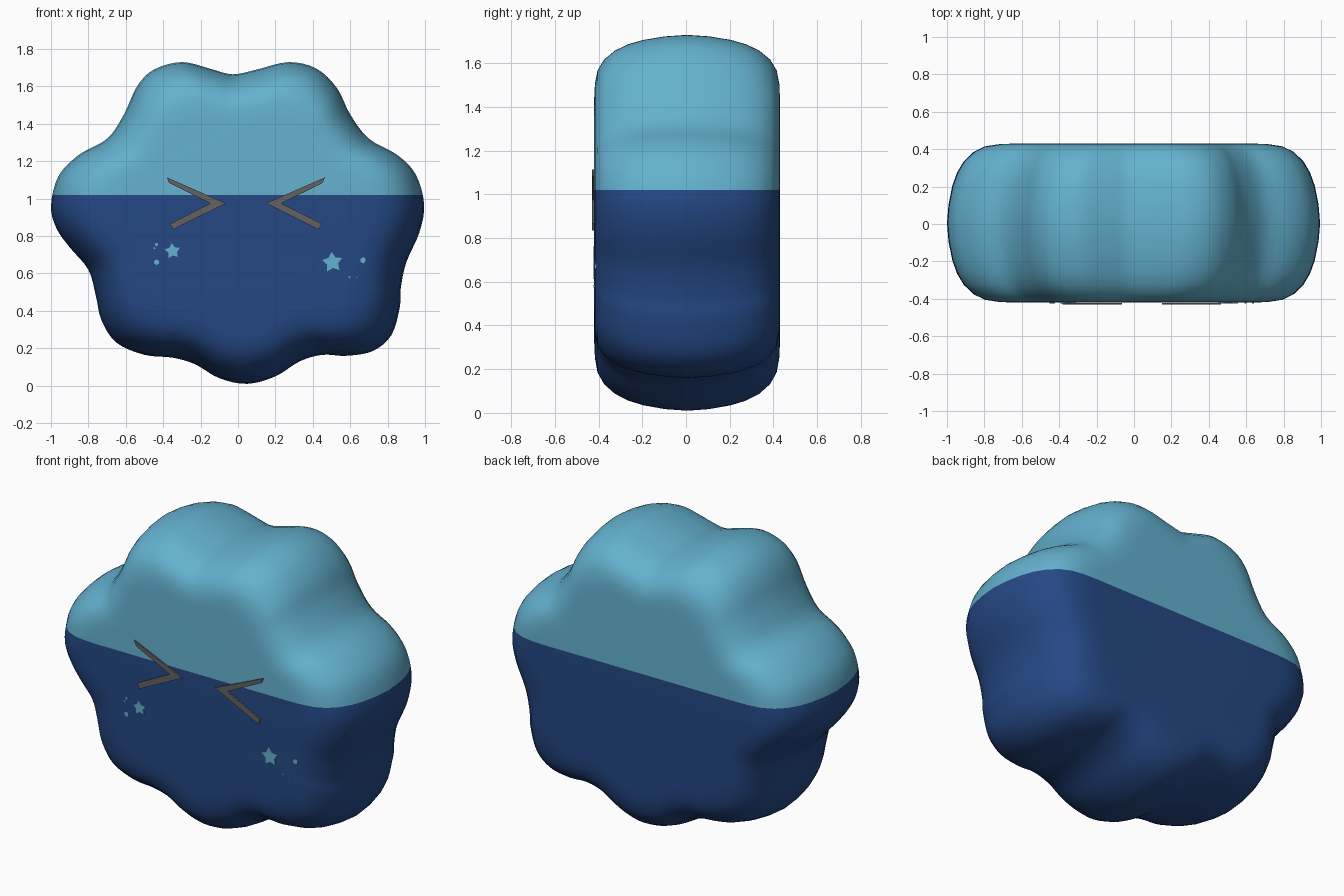
import bpy, bmesh, math
from mathutils import Vector

cube = bpy.data.objects.get("Cube")
if cube:
    bpy.data.objects.remove(cube, do_unlink=True)


def make_material(name, colour):
    mat = bpy.data.materials.new(name)
    mat.use_nodes = True
    rgba = (*colour, 1.0)
    mat.diffuse_color = rgba
    shader = next(n for n in mat.node_tree.nodes if n.type == 'BSDF_PRINCIPLED')
    shader.inputs["Base Color"].default_value = rgba
    shader.inputs["Roughness"].default_value = 0.8
    return mat


LIGHT = make_material("light_blue", (0.127, 0.44, 0.62))
DARK = make_material("dark_blue", (0.018, 0.065, 0.235))
GREY = make_material("dark_grey", (0.125, 0.12, 0.12))


def add_object(name, bm, materials):
    bmesh.ops.recalc_face_normals(bm, faces=bm.faces[:])
    mesh = bpy.data.meshes.new(name)
    bm.to_mesh(mesh)
    bm.free()
    for mat in materials:
        mesh.materials.append(mat)
    obj = bpy.data.objects.new(name, mesh)
    bpy.context.collection.objects.link(obj)
    return obj


def smooth_loop(points, steps):
    """Closed Catmull-Rom curve through the points."""
    result, n = [], len(points)
    for i in range(n):
        a, b, c, d = (points[(i + k) % n] for k in (-1, 0, 1, 2))
        for s in range(steps):
            t = s / steps
            result.append(0.5 * (2 * b + (c - a) * t
                                 + (2 * a - 5 * b + 4 * c - d) * t ** 2
                                 + (3 * b - a - 3 * c + d) * t ** 3))
    return result


# Body: a seven-lobed outline, rounded towards flat front and back faces
OUTLINE = [(-.03, 1.665), (.1, 1.69), (.27, 1.73), (.42, 1.695), (.53, 1.59),
           (.6, 1.45), (.7, 1.32), (.85, 1.235), (.95, 1.13), (.995, .97),
           (.97, .82), (.9, .66), (.87, .52), (.865, .42), (.82, .27),
           (.72, .185), (.58, .16), (.45, .165), (.33, .13), (.2, .05),
           (.05, .01), (-.1, .04), (-.23, .115), (-.35, .15), (-.5, .165),
           (-.65, .23), (-.73, .35), (-.76, .48), (-.8, .62), (-.9, .74),
           (-.97, .84), (-1, .96), (-.96, 1.12), (-.85, 1.235), (-.7, 1.32),
           (-.61, 1.45), (-.54, 1.6), (-.45, 1.69), (-.3, 1.73), (-.15, 1.695)]
# depth from the middle, inset of the outline
ROUNDING = [(0, 0), (.1, .007), (.2, .024), (.27, .045), (.33, .075),
            (.38, .118), (.41, .17), (.422, .235), (.425, .3)]
MIDDLE = Vector((0, 0.9))
MEAN_RADIUS = 0.87
MID_Y = 0.005
SPLIT_Z = 1.02


def build_body():
    bm = bmesh.new()
    outline = smooth_loop([Vector(p) for p in OUTLINE], 4)
    layers = [(-d, i) for d, i in reversed(ROUNDING)] + ROUNDING[1:]
    rings = []
    for depth, inset in layers:
        ring = []
        for p in outline:
            ray = p - MIDDLE
            radius = ray.length + (MEAN_RADIUS - ray.length) * inset * 1.5 - inset
            q = MIDDLE + ray.normalized() * radius
            ring.append(bm.verts.new((q.x, MID_Y + depth, q.y)))
        rings.append(ring)
    n = len(outline)
    for low, high in zip(rings, rings[1:]):
        for i in range(n):
            j = (i + 1) % n
            bm.faces.new((low[i], low[j], high[j], high[i]))
    bm.faces.new(rings[0])
    bm.faces.new(rings[-1])
    # Straight colour border around the body
    bmesh.ops.bisect_plane(bm, geom=bm.verts[:] + bm.edges[:] + bm.faces[:],
                           plane_co=(0, 0, SPLIT_Z), plane_no=(0, 0, 1))
    for face in bm.faces:
        face.smooth = True
        face.material_index = int(face.calc_center_median().z < SPLIT_Z)
    add_object("body", bm, [LIGHT, DARK])


def plate(name, points, front, back, mat):
    """Thin flat shape facing the front."""
    bm = bmesh.new()
    near = [bm.verts.new((x, front, z)) for x, z in points]
    far = [bm.verts.new((x, back, z)) for x, z in points]
    bm.faces.new(near)
    bm.faces.new(far)
    for i in range(len(points)):
        j = (i + 1) % len(points)
        bm.faces.new((near[i], near[j], far[j], far[i]))
    add_object(name, bm, [mat])


def star(x, z, outer, inner, count, turn=0.0):
    points = []
    for i in range(count):
        angle = math.pi / 2 + turn + math.tau * i / count
        radius = inner if i % 2 else outer
        points.append((x + radius * math.cos(angle), z + radius * math.sin(angle)))
    return points


build_body()

# Eyes: chevrons pointing to the middle of the face
CHEVRON = [(-.163, .142), (-.15, .112), (.07, .003), (-.145, -.106),
           (-.13, -.137), (.153, .003)]
for name, x, side in (("right_eye", -.218, 1), ("left_eye", .302, -1)):
    plate(name, [(x + side * u, .972 + w) for u, w in CHEVRON], -.43, -.422, GREY)

# Cheeks: a star and small specks on each side
SURFACE = -.42
plate("right_cheek_star", star(-.35, .72, .043, .024, 10, .1),
      SURFACE - .004, SURFACE + .004, LIGHT)
plate("left_cheek_star", star(.505, .66, .056, .031, 10, .1),
      SURFACE - .004, SURFACE + .004, LIGHT)
SPECKS = [("right", -.435, .66, .015), ("right", -.435, .755, .009),
          ("right", -.447, .735, .006), ("left", .67, .67, .017),
          ("left", .595, .58, .006), ("left", .637, .58, .006)]
for i, (side, x, z, size) in enumerate(SPECKS):
    y = SURFACE + (.006 if x > .65 else 0)
    plate(f"{side}_cheek_speck_{i + 1}", star(x, z, size, size, 6),
          y - .004, y + .004, LIGHT)
